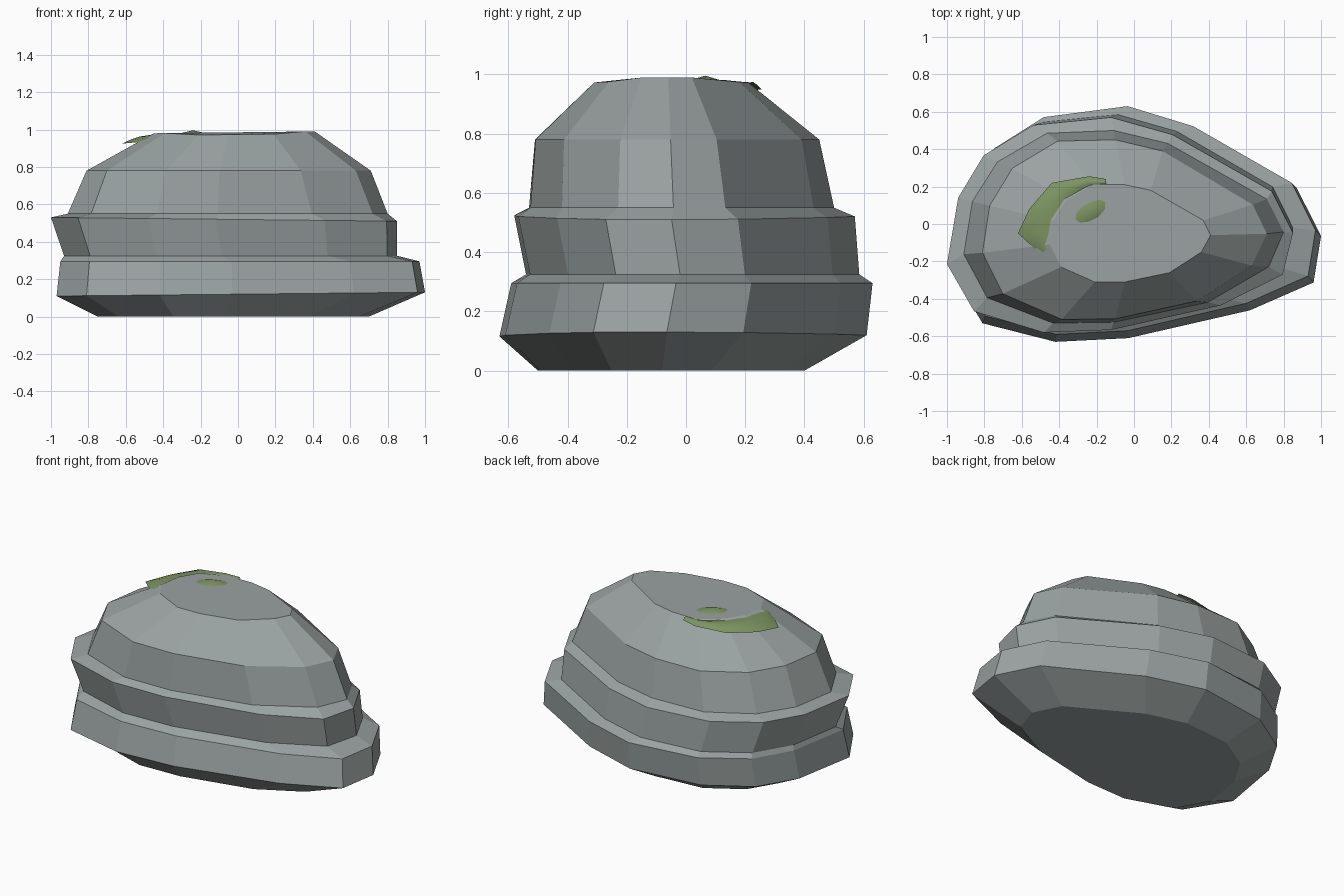
import bpy, bmesh, math

if "Cube" in bpy.data.objects:
    bpy.data.objects.remove(bpy.data.objects["Cube"])


def material(name, rgb):
    m = bpy.data.materials.new(name)
    m.diffuse_color = (*rgb, 1)
    m.use_nodes = True
    m.node_tree.nodes["Principled BSDF"].inputs["Base Color"].default_value = m.diffuse_color
    return m


stone = material("grey stone", (0.325, 0.365, 0.36))
moss = material("moss green", (0.20, 0.29, 0.12))


def make_object(name, bm, mat):
    me = bpy.data.meshes.new(name)
    bm.to_mesh(me)
    bm.free()
    me.materials.append(mat)
    ob = bpy.data.objects.new(name, me)
    bpy.context.collection.objects.link(ob)
    return ob


def unit(points):
    """Scale an outline to the 0..1 square."""
    xs, ys = zip(*points)
    return [((x - min(xs)) / (max(xs) - min(xs)), (y - min(ys)) / (max(ys) - min(ys)))
            for x, y in points]


# Outlines of the foot and of the crown, starting left and running past the front
foot = unit([(-.97, -.25), (-.81, -.52), (-.42, -.62), (-.03, -.60), (.62, -.45),
             (.96, -.30), (1, -.05), (.87, .21), (.33, .52), (-.03, .63),
             (-.49, .57), (-.76, .40), (-.90, .16)])
crown = unit([(-.45, -.11), (-.39, -.23), (-.21, -.31), (-.05, -.31), (.19, -.26),
              (.36, -.15), (.41, -.06), (.37, .02), (.09, .18), (-.05, .21),
              (-.22, .21), (-.36, .13), (-.43, .02)])

# Rings: z, z change toward right, x min, x max, y min, y max, blend foot -> crown
rings = [
    (0.005, 0.00, -.75, .70, -.50, .40, 0.4),
    (0.12, 0.01, -.97, 1.0, -.63, .61, 0.0),
    (0.295, 0.00, -.95, .97, -.59, .63, 0.0),
    (0.325, 0.00, -.93, .85, -.54, .585, 0.25),
    (0.52, -0.01, -1.0, .85, -.58, .57, 0.25),
    (0.55, 0.00, -.91, .80, -.53, .50, 0.7),
    (0.78, 0.00, -.81, .71, -.51, .45, 0.85),
    (0.985, 0.005, -.45, .41, -.31, .21, 1.0),
]

# Layered boulder
bm = bmesh.new()
loops = []
for z, tilt, x0, x1, y0, y1, t in rings:
    loop = []
    for (fx, fy), (cx, cy) in zip(foot, crown):
        u, v = fx + (cx - fx) * t, fy + (cy - fy) * t
        zz = max(0, z + tilt * (2 * u - 1))
        loop.append(bm.verts.new((x0 + (x1 - x0) * u, y0 + (y1 - y0) * v, zz)))
    loops.append(loop)
n = len(foot)
for a, b in zip(loops, loops[1:]):
    for i in range(n):
        j = (i + 1) % n
        bm.faces.new((a[i], a[j], b[j], b[i]))
bm.faces.new(loops[0][::-1])
bm.faces.new(loops[-1])
for v in loops[0]:
    v.co.z = 0
for v in loops[-1]:                     # crown dips a little at front and back
    if v.co.y < -.25 or v.co.y > .17:
        v.co.z -= .012
make_object("layered_boulder", bm, stone)

# Moss sheet draped over the back-left shoulder, its inner edge sunk into the stone
outer = [(-.50, -.16, .935), (-.62, -.05, .925), (-.56, .08, .93), (-.44, .22, .945),
         (-.24, .255, .95), (-.15, .24, .958)]
inner = [(-.44, -.12, .965), (-.43, -.03, .972), (-.39, .08, .974), (-.34, .15, .974),
         (-.25, .20, .968), (-.15, .21, .965)]
bm = bmesh.new()
rows = []
for k in range(5):
    s = k / 4
    bulge = 0.014 * math.sin(math.pi * s)
    rows.append([bm.verts.new([p + (q - p) * s + (bulge if c == 2 else 0)
                               for c, (p, q) in enumerate(zip(a, b))])
                 for a, b in zip(outer, inner)])
for r0, r1 in zip(rows, rows[1:]):
    for i in range(len(outer) - 1):
        bm.faces.new((r0[i], r1[i], r1[i + 1], r0[i + 1]))
bmesh.ops.recalc_face_normals(bm, faces=bm.faces)
if sum(f.normal.z for f in bm.faces) < 0:
    bmesh.ops.reverse_faces(bm, faces=bm.faces)
for f in bm.faces:
    f.smooth = True
make_object("moss_sheet", bm, moss)

# Small moss spot on the flat crown: a low mound whose rim is sunk into the stone
bm = bmesh.new()
rim = []
for i in range(10):
    a = 2 * math.pi * i / 10
    u, v, r = 0.10 * math.cos(a), 0.05 * math.sin(a), math.radians(30)
    rim.append(bm.verts.new((-.24 + u * math.cos(r) - v * math.sin(r),
                             .065 + u * math.sin(r) + v * math.cos(r), .976)))
top = bm.verts.new((-.24, .065, .996))
for i in range(10):
    bm.faces.new((rim[i], rim[(i + 1) % 10], top)).smooth = True
make_object("moss_spot", bm, moss)
